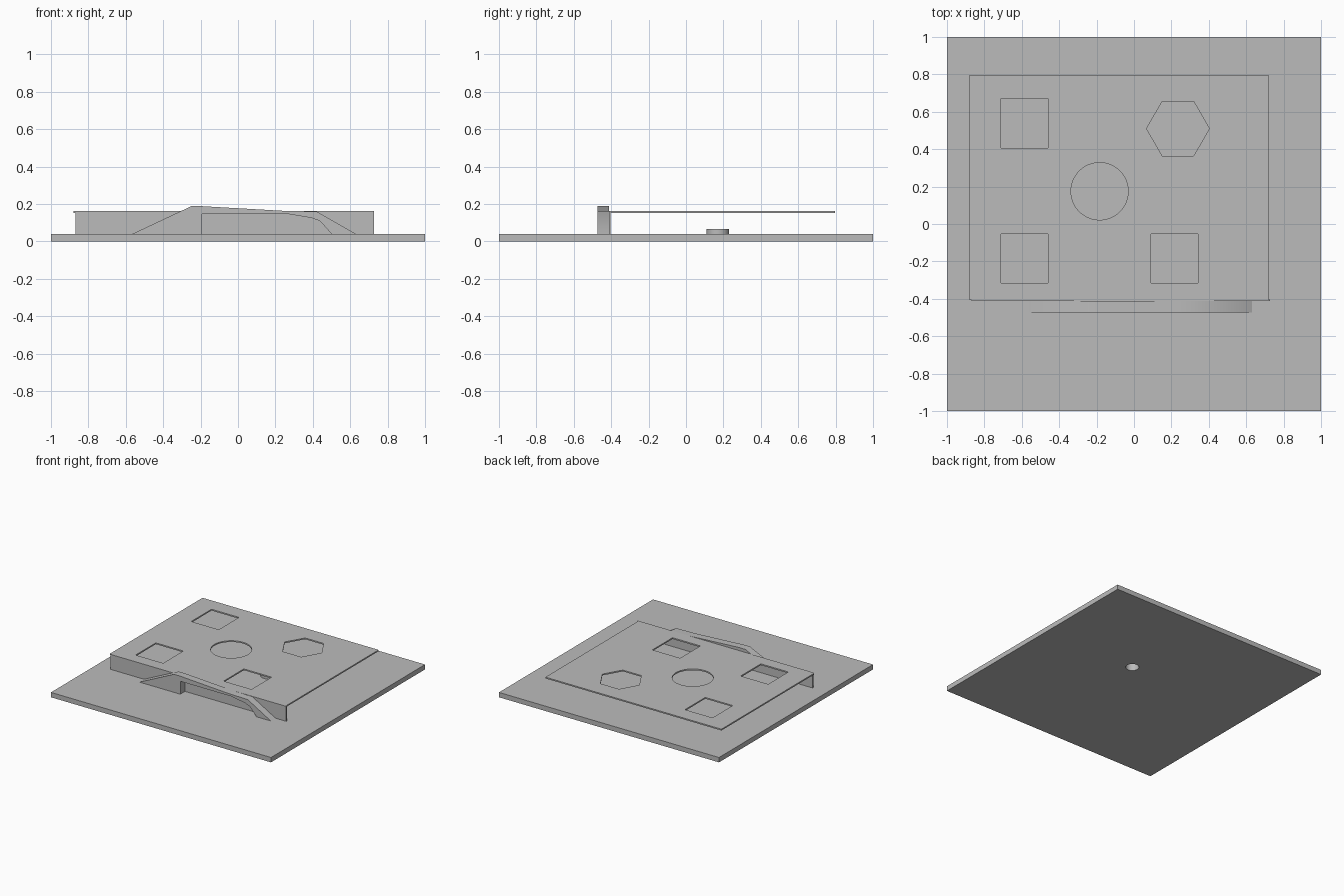
import bpy, bmesh, math
from mathutils import Matrix

if "Cube" in bpy.data.objects:
    bpy.data.objects.remove(bpy.data.objects["Cube"])

grey = bpy.data.materials.new("plain_grey")
grey.diffuse_color = (0.5, 0.5, 0.5, 1)
grey.use_nodes = True
grey.node_tree.nodes["Principled BSDF"].inputs["Base Color"].default_value = grey.diffuse_color


def rect(x0, x1, y0, y1):
    return [(x0, y0), (x1, y0), (x1, y1), (x0, y1)]


def ngon(cx, cy, r, n):
    return [(cx + r * math.cos(math.tau * i / n), cy + r * math.sin(math.tau * i / n)) for i in range(n)]


def slab(name, loops, low, high, upright=False):
    """Extrude an outline (first loop) with holes (other loops) from low to high.
    Upright slabs are drawn in x,z and extruded along y."""
    curve = bpy.data.curves.new(name + "_outline", 'CURVE')
    curve.dimensions = '2D'
    curve.fill_mode = 'BOTH'
    curve.extrude = (high - low) / 2
    for pts in loops:
        s = curve.splines.new('POLY')
        s.points.add(len(pts) - 1)
        for p, (x, y) in zip(s.points, pts):
            p.co = (x, y, 0, 1)
        s.use_cyclic_u = True
    helper = bpy.data.objects.new(name + "_outline", curve)
    bpy.context.collection.objects.link(helper)
    bpy.context.view_layer.update()
    deps = bpy.context.evaluated_depsgraph_get()
    mesh = bpy.data.meshes.new_from_object(helper.evaluated_get(deps))
    bpy.data.objects.remove(helper)

    mid = (low + high) / 2
    if upright:
        mat = Matrix.Translation((0, mid, 0)) @ Matrix.Rotation(math.pi / 2, 4, 'X')
    else:
        mat = Matrix.Translation((0, 0, mid))
    mesh.transform(mat)
    bm = bmesh.new()
    bm.from_mesh(mesh)
    bmesh.ops.remove_doubles(bm, verts=bm.verts, dist=1e-5)
    bmesh.ops.recalc_face_normals(bm, faces=bm.faces)
    bm.to_mesh(mesh)
    bm.free()
    mesh.name = name
    mesh.materials.clear()
    mesh.materials.append(grey)
    obj = bpy.data.objects.new(name, mesh)
    bpy.context.collection.objects.link(obj)
    bpy.ops.object.select_all(action='DESELECT')
    obj.select_set(True)
    bpy.context.view_layer.objects.active = obj
    bpy.ops.object.shade_smooth_by_angle(angle=math.radians(30))
    return obj


BASE = 0.04
BORE = ngon(0.16, 0.17, 0.05, 32)

# Base plate with a bored hole, and the collar standing around it
slab("base_plate", [rect(-1, 1, -1, 1), BORE], 0, BASE)
slab("collar", [ngon(0.16, 0.17, 0.06, 32), BORE], BASE, 0.067)

# Raised deck with three square, one hexagonal and one round opening
slab("deck", [
    rect(-0.88, 0.72, -0.405, 0.797),
    rect(-0.71, -0.46, 0.407, 0.67),
    rect(-0.71, -0.46, -0.315, -0.053),
    rect(0.09, 0.343, -0.315, -0.053),
    ngon(0.235, 0.51, 0.168, 6),
    ngon(-0.184, 0.175, 0.153, 64),
], 0.152, 0.163)

# Upright wall under the front edge of the deck
slab("front_wall", [rect(-0.87, 0.727, BASE, 0.163)], -0.413, -0.403, True)

# Sloped arch in front of the wall, open on its right half
slab("front_arch", [[
    (-0.565, BASE), (-0.25, 0.188), (-0.19, 0.188), (0.25, 0.163), (0.42, 0.16), (0.63, BASE),
    (0.50, BASE), (0.46, 0.085), (0.435, 0.11), (0.395, 0.125), (0.27, 0.146),
    (-0.193, 0.146), (-0.193, BASE),
]], -0.474, -0.413, True)
